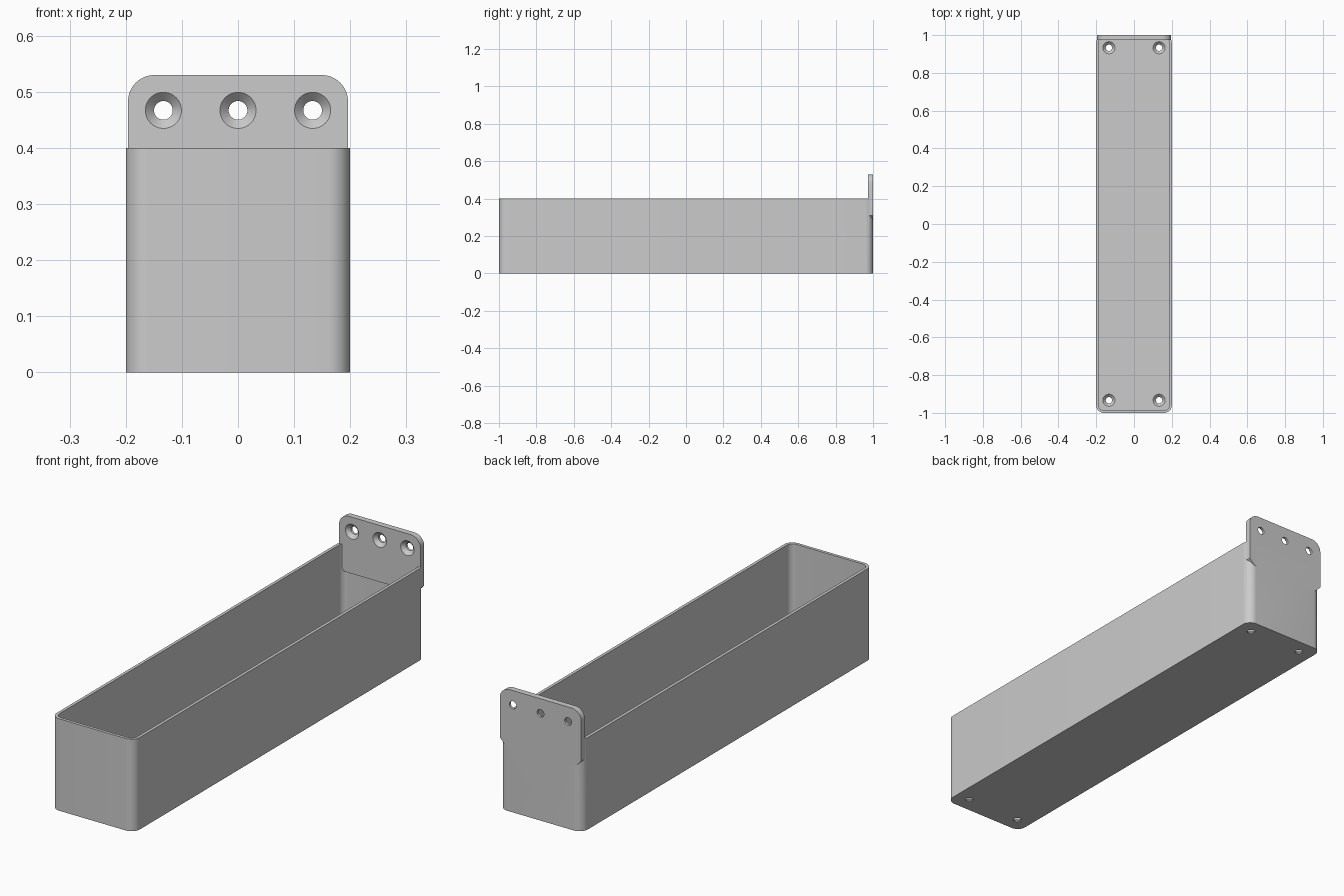
import bpy, bmesh, math
from mathutils import Matrix, Vector

if "Cube" in bpy.data.objects:
    bpy.data.objects.remove(bpy.data.objects["Cube"])

grey = bpy.data.materials.new("light grey")
grey.use_nodes = True
grey.diffuse_color = (0.6, 0.6, 0.6, 1)
grey.node_tree.nodes["Principled BSDF"].inputs["Base Color"].default_value = (0.6, 0.6, 0.6, 1)

WALL, FLOOR, HEIGHT = 0.0133, 0.02, 0.4
HALF_W, CORNER = 0.2, 0.04
PLATE_W, PLATE_FRONT = 0.196, 0.974


def make_object(name, bm):
    bmesh.ops.recalc_face_normals(bm, faces=bm.faces)
    mesh = bpy.data.meshes.new(name)
    bm.to_mesh(mesh)
    bm.free()
    mesh.materials.append(grey)
    obj = bpy.data.objects.new(name, mesh)
    bpy.context.collection.objects.link(obj)
    return obj


def arc(cx, cy, r, start, steps=10):
    """Quarter circle, counter-clockwise from the start angle."""
    angles = [start + math.pi / 2 * i / steps for i in range(steps + 1)]
    return [(cx + r * math.cos(a), cy + r * math.sin(a)) for a in angles]


def rounded_rect(hw, hl, r):
    points = []
    for i, (sx, sy) in enumerate([(1, 1), (-1, 1), (-1, -1), (1, -1)]):
        points += arc(sx * (hw - r), sy * (hl - r), r, i * math.pi / 2)
    return points


def prism(name, points, push):
    """Extrude a closed loop of 3D points along a vector."""
    bm = bmesh.new()
    face = bm.faces.new([bm.verts.new(p) for p in points])
    result = bmesh.ops.extrude_face_region(bm, geom=[face], use_keep_orig=True)
    verts = [g for g in result["geom"] if isinstance(g, bmesh.types.BMVert)]
    bmesh.ops.translate(bm, verts=verts, vec=push)
    return make_object(name, bm)


def add_drill(bm, matrix, sides=40):
    """Countersunk screw hole cutter, opening along local +z."""
    rings = []
    for r, z in [(0.0167, -0.05), (0.0167, -0.0155), (0.0322, 0), (0.0322, 0.01)]:
        turn = [2 * math.pi * i / sides for i in range(sides)]
        rings.append([bm.verts.new(matrix @ Vector((r * math.cos(a), r * math.sin(a), z))) for a in turn])
    for low, high in zip(rings, rings[1:]):
        for i in range(sides):
            j = (i + 1) % sides
            bm.faces.new((low[i], low[j], high[j], high[i]))
    bm.faces.new(rings[0])
    bm.faces.new(rings[-1])


def boolean(obj, other, operation):
    mod = obj.modifiers.new(other.name, "BOOLEAN")
    mod.operation, mod.solver, mod.object = operation, "EXACT", other
    bpy.context.view_layer.update()
    evaluated = obj.evaluated_get(bpy.context.evaluated_depsgraph_get())
    mesh = bpy.data.meshes.new_from_object(evaluated)
    obj.modifiers.clear()
    obj.data = mesh
    bpy.data.objects.remove(other)


# Open tray with rounded upright corners
tray = prism("tray", [(x, y, 0) for x, y in rounded_rect(HALF_W, 1, CORNER)], (0, 0, HEIGHT))
inner = rounded_rect(HALF_W - WALL, 1 - WALL, CORNER - WALL)
cavity = prism("cavity", [(x, y, FLOOR) for x, y in inner], (0, 0, HEIGHT))
boolean(tray, cavity, "DIFFERENCE")

# Mounting plate: rounded top corners, chamfered lower corners
r = 0.047
top = arc(PLATE_W - r, 0.53 - r, r, 0) + arc(r - PLATE_W, 0.53 - r, r, math.pi / 2)
bottom = [(-PLATE_W, 0.31), (-PLATE_W + 0.026, 0.284), (PLATE_W - 0.026, 0.284), (PLATE_W, 0.31)]
plate = prism("mounting_plate", [(x, PLATE_FRONT, z) for x, z in top + bottom], (0, 1 - PLATE_FRONT, 0))
boolean(tray, plate, "UNION")

# Countersunk holes in the plate and the floor corners
drills = bmesh.new()
for x in (-0.133, 0, 0.133):
    add_drill(drills, Matrix.Translation((x, PLATE_FRONT, 0.467)) @ Matrix.Rotation(math.pi / 2, 4, "X"))
for x in (-0.133, 0.133):
    for y in (-0.933, 0.933):
        add_drill(drills, Matrix.Translation((x, y, FLOOR)))
boolean(tray, make_object("drills", drills), "DIFFERENCE")

bpy.ops.object.select_all(action="DESELECT")
tray.select_set(True)
bpy.context.view_layer.objects.active = tray
bpy.ops.object.shade_smooth_by_angle(angle=math.radians(30))
